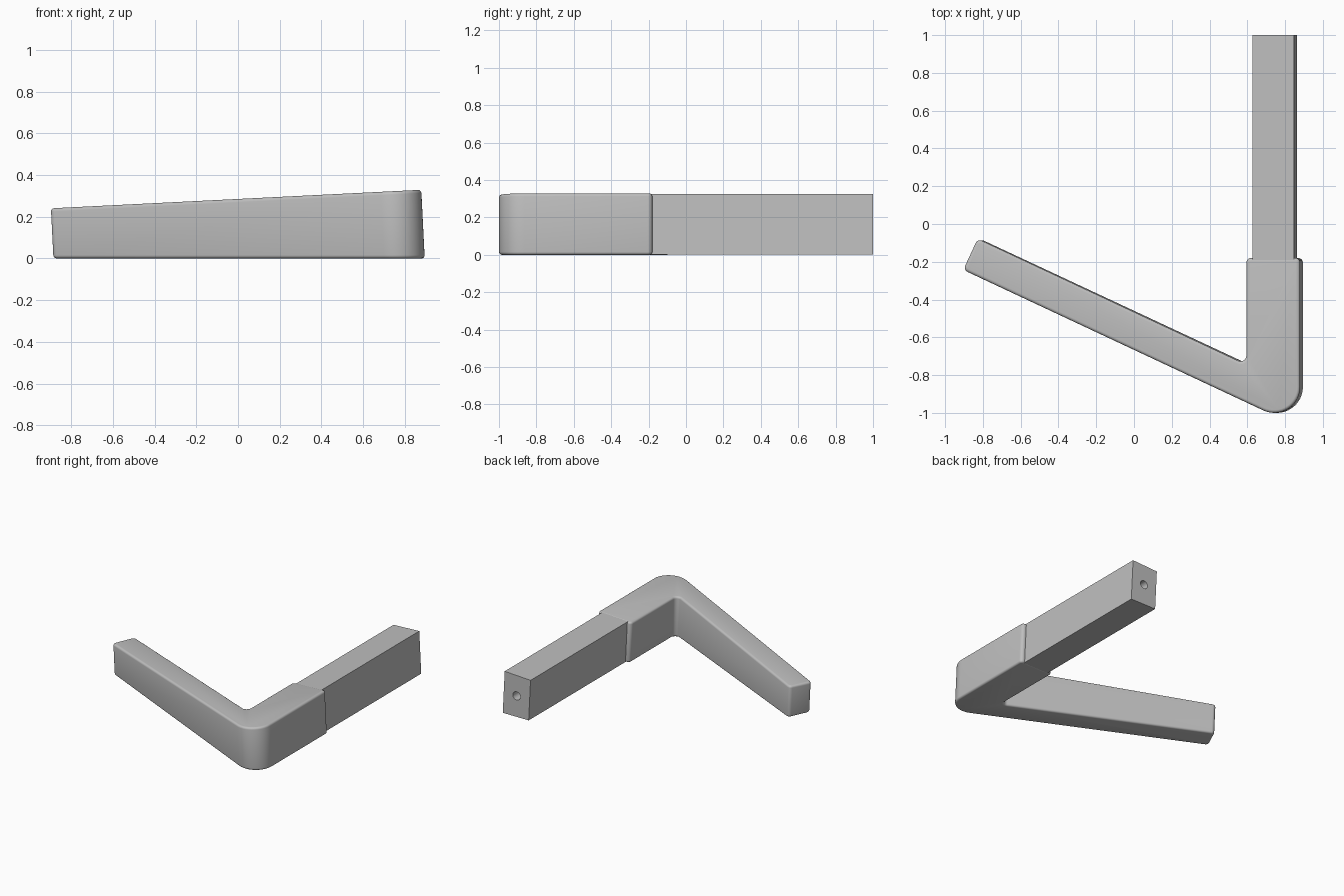
import bpy, bmesh, math
from mathutils import Vector

cube = bpy.data.objects.get("Cube")
if cube:
    bpy.data.objects.remove(cube, do_unlink=True)

SLOPE = 0.05     # tilt of the top plane and lean of the walls

grey = bpy.data.materials.new("plain grey")
grey.use_nodes = True
colour = (0.52, 0.52, 0.52, 1)
grey.diffuse_color = colour
grey.node_tree.nodes["Principled BSDF"].inputs["Base Color"].default_value = colour


def fillet(before, corner, after, radius, steps):
    """Points of an arc that rounds one corner of an outline."""
    corner = Vector(corner)
    a = (Vector(before) - corner).normalized()
    b = (Vector(after) - corner).normalized()
    half = a.angle(b) / 2
    centre = corner + (a + b).normalized() * radius / math.sin(half)
    start = corner + a * radius / math.tan(half) - centre
    end = corner + b * radius / math.tan(half) - centre
    total = math.pi - 2 * half
    return [centre + (start * math.sin(total * (1 - i / steps))
                      + end * math.sin(total * i / steps)) / math.sin(total)
            for i in range(steps + 1)]


def leaning_prism(name, outline, inset=0.0):
    """Extrude an outline up to the sloping top plane."""
    bm = bmesh.new()
    low = [bm.verts.new((p[0], p[1], inset)) for p in outline]
    high = []
    for x, y in outline:
        x -= SLOPE * (0.285 + SLOPE * x)
        high.append(bm.verts.new((x, y, 0.285 + SLOPE * x - inset)))
    bm.faces.new(low[::-1])
    bm.faces.new(high)
    for i in range(len(low)):
        j = (i + 1) % len(low)
        bm.faces.new((low[i], low[j], high[j], high[i]))
    bmesh.ops.recalc_face_normals(bm, faces=bm.faces)
    mesh = bpy.data.meshes.new(name)
    bm.to_mesh(mesh)
    bm.free()
    mesh.materials.append(grey)
    obj = bpy.data.objects.new(name, mesh)
    bpy.context.collection.objects.link(obj)
    return obj


def activate(obj):
    bpy.ops.object.select_all(action='DESELECT')
    obj.select_set(True)
    bpy.context.view_layer.objects.active = obj


# Angled arm and socket in one piece: corner x, y, radius, arc steps
corners = [(-0.893, -0.243, 0.025, 5), (0.895, -1.078, 0.137, 16),
           (0.895, -0.18, 0.025, 5), (0.61, -0.18, 0.025, 5),
           (0.61, -0.744, 0.03, 6), (-0.816, -0.078, 0.025, 5)]
outline = []
for i, (x, y, r, n) in enumerate(corners):
    before = corners[i - 1][:2]
    after = corners[(i + 1) % len(corners)][:2]
    outline += fillet(before, (x, y), after, r, n)
arm = leaning_prism("angled_arm", outline)
bevel = arm.modifiers.new("rounded rims", 'BEVEL')
bevel.width = 0.016
bevel.segments = 4
bevel.limit_method = 'ANGLE'
bevel.angle_limit = math.radians(50)
bevel.use_clamp_overlap = False
activate(arm)
bpy.ops.object.modifier_apply(modifier=bevel.name)
bpy.ops.object.shade_smooth_by_angle(angle=math.radians(35))

# Straight bar held in the socket
bar = leaning_prism("straight_bar", [(0.643, -0.4), (0.864, -0.4),
                                     (0.864, 1), (0.643, 1)], 0.0015)

# Round hole in the end of the bar
bpy.ops.mesh.primitive_cylinder_add(vertices=32, radius=0.032, depth=0.6,
                                    location=(0.746, 1, 0.163),
                                    rotation=(math.pi / 2, 0, 0))
cutter = bpy.context.object
cutter.name = "hole_cutter"
cutter.hide_render = True
cutter.data.materials.append(grey)
cut = bar.modifiers.new("end hole", 'BOOLEAN')
cut.operation = 'DIFFERENCE'
cut.solver = 'EXACT'
cut.object = cutter
activate(bar)
bpy.ops.object.modifier_apply(modifier=cut.name)
bpy.data.objects.remove(cutter, do_unlink=True)
bpy.ops.object.shade_smooth_by_angle(angle=math.radians(35))
